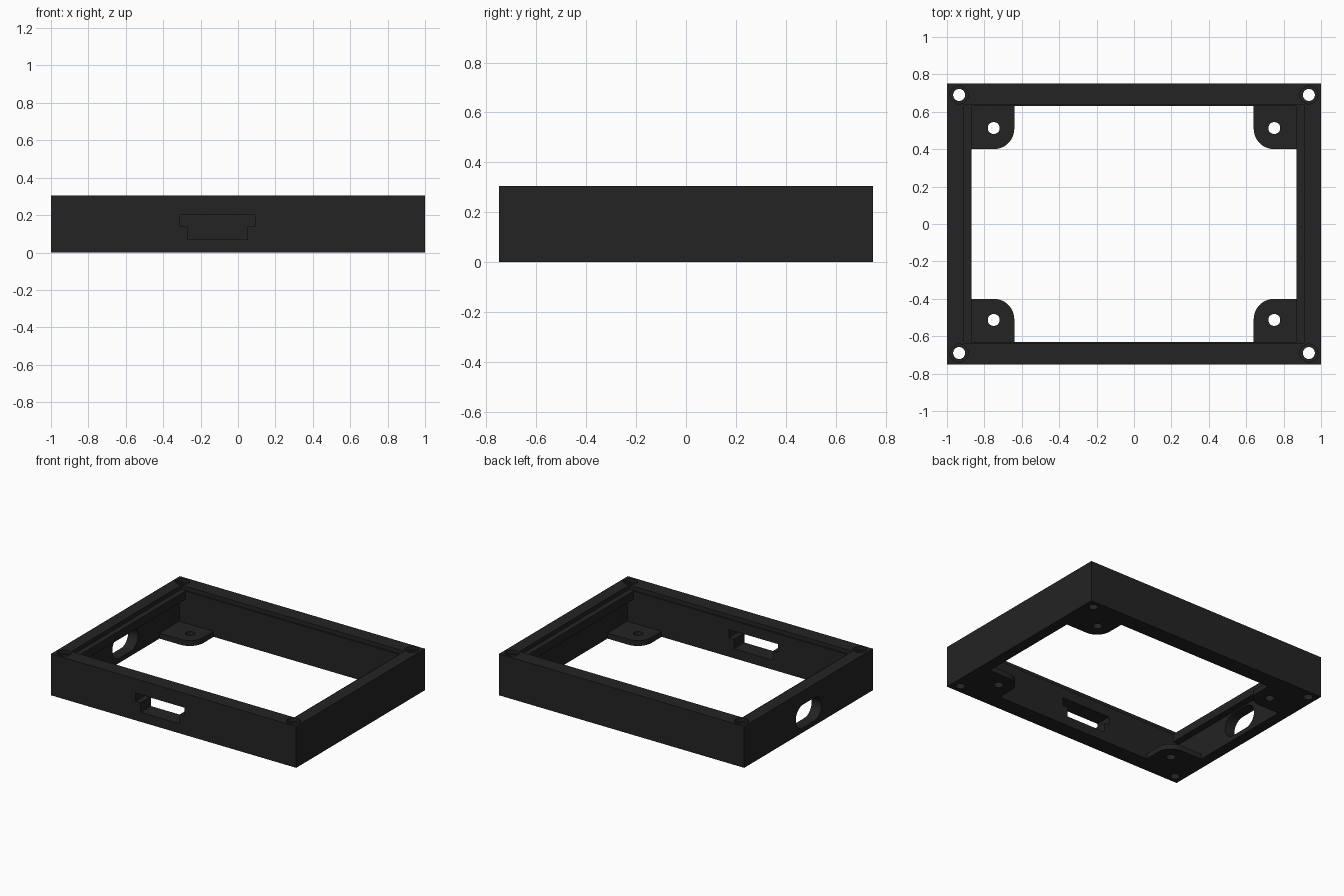
import bpy, bmesh, math
from mathutils import Vector

if "Cube" in bpy.data.objects:
    bpy.data.objects.remove(bpy.data.objects["Cube"])

black = bpy.data.materials.new("matte_black")
black.diffuse_color = (0.017, 0.017, 0.017, 1)
black.use_nodes = True
black.node_tree.nodes["Principled BSDF"].inputs["Base Color"].default_value = black.diffuse_color


def prism(name, points, direction):
    """Closed solid: a flat outline pushed along a direction."""
    bm = bmesh.new()
    face = bm.faces.new([bm.verts.new(p) for p in points])
    grown = bmesh.ops.extrude_face_region(bm, geom=[face])["geom"]
    bmesh.ops.translate(bm, vec=Vector(direction),
                        verts=[g for g in grown if isinstance(g, bmesh.types.BMVert)])
    bmesh.ops.recalc_face_normals(bm, faces=bm.faces[:])
    mesh = bpy.data.meshes.new(name)
    bm.to_mesh(mesh)
    bm.free()
    mesh.materials.append(black)
    obj = bpy.data.objects.new(name, mesh)
    bpy.context.collection.objects.link(obj)
    return obj


def box(name, hx, hy, z0, z1):
    return prism(name, [(-hx, -hy, z0), (hx, -hy, z0), (hx, hy, z0), (-hx, hy, z0)],
                 (0, 0, z1 - z0))


def arc(cx, cy, r, a0, a1, n):
    return [(cx + r * math.cos(math.radians(a0 + (a1 - a0) * i / n)),
             cy + r * math.sin(math.radians(a0 + (a1 - a0) * i / n))) for i in range(n + 1)]


def drill(name, x, y, r, z0, z1):
    ring = arc(x, y, r, 0, 360, 32)[:-1]
    return prism(name, [(px, py, z0) for px, py in ring], (0, 0, z1 - z0))


def cut(obj, cutters):
    """Subtract each cutter, then remove it."""
    for c in cutters:
        mod = obj.modifiers.new("cut", 'BOOLEAN')
        mod.operation, mod.solver, mod.object = 'DIFFERENCE', 'EXACT', c
        c.hide_render = True
        bpy.ops.object.select_all(action='DESELECT')
        bpy.context.view_layer.objects.active = obj
        obj.select_set(True)
        bpy.ops.object.modifier_apply(modifier=mod.name)
        bpy.data.objects.remove(c)
    bpy.ops.object.shade_smooth_by_angle(angle=math.radians(30))


corners = [(sx, sy) for sx in (-1, 1) for sy in (-1, 1)]

# Outer frame
frame = box("frame", 1, 0.75, 0, 0.305)

# Cavity, wider below so a rail is left along both short sides
half = [(0.92, -0.1), (0.92, 0.215), (0.87, 0.215), (0.87, 0.4)]
outline = half + [(-x, z) for x, z in reversed(half)]
cavity = prism("cavity_cutter", [(x, -0.63, z) for x, z in outline], (0, 1.26, 0))

# Shallow lid recess round the top opening
recess = box("recess_cutter", 0.91, 0.64, 0.275, 0.4)

# Stepped slot through the front wall
slot = [(-0.31, 0.2), (-0.31, 0.14), (-0.27, 0.14), (-0.27, 0.07),
        (0.05, 0.07), (0.05, 0.14), (0.09, 0.14), (0.09, 0.2)]
port = prism("port_cutter", [(x, -0.9, z) for x, z in slot], (0, 0.4, 0))

# Rounded opening through the left wall
oval = arc(0.065, 0.12, 0.085, -90, 90, 16) + arc(-0.065, 0.12, 0.085, 90, 270, 16)
cable = prism("cable_cutter", [(-1.1, y, z) for y, z in oval], (0.4, 0, 0))

# Corner screw holes with a counterbore at the top
screws = []
for sx, sy in corners:
    x, y = sx * 0.935, sy * 0.69
    screws.append(drill("screw_cutter", x, y, 0.032, -0.1, 0.4))
    screws.append(drill("counterbore_cutter", x, y, 0.048, 0.28, 0.4))

cut(frame, [cavity, recess, port, cable] + screws)

# Mounting tabs in the inner corners, each with a screw hole
for sx, sy in corners:
    shape = [(0.92, 0.63), (0.64, 0.63)] + arc(0.75, 0.51, 0.11, 180, 270, 12) + [(0.92, 0.40)]
    tab = prism("mounting_tab", [(sx * x, sy * y, 0) for x, y in shape], (0, 0, 0.04))
    cut(tab, [drill("tab_hole_cutter", sx * 0.75, sy * 0.513, 0.032, -0.1, 0.1)])
